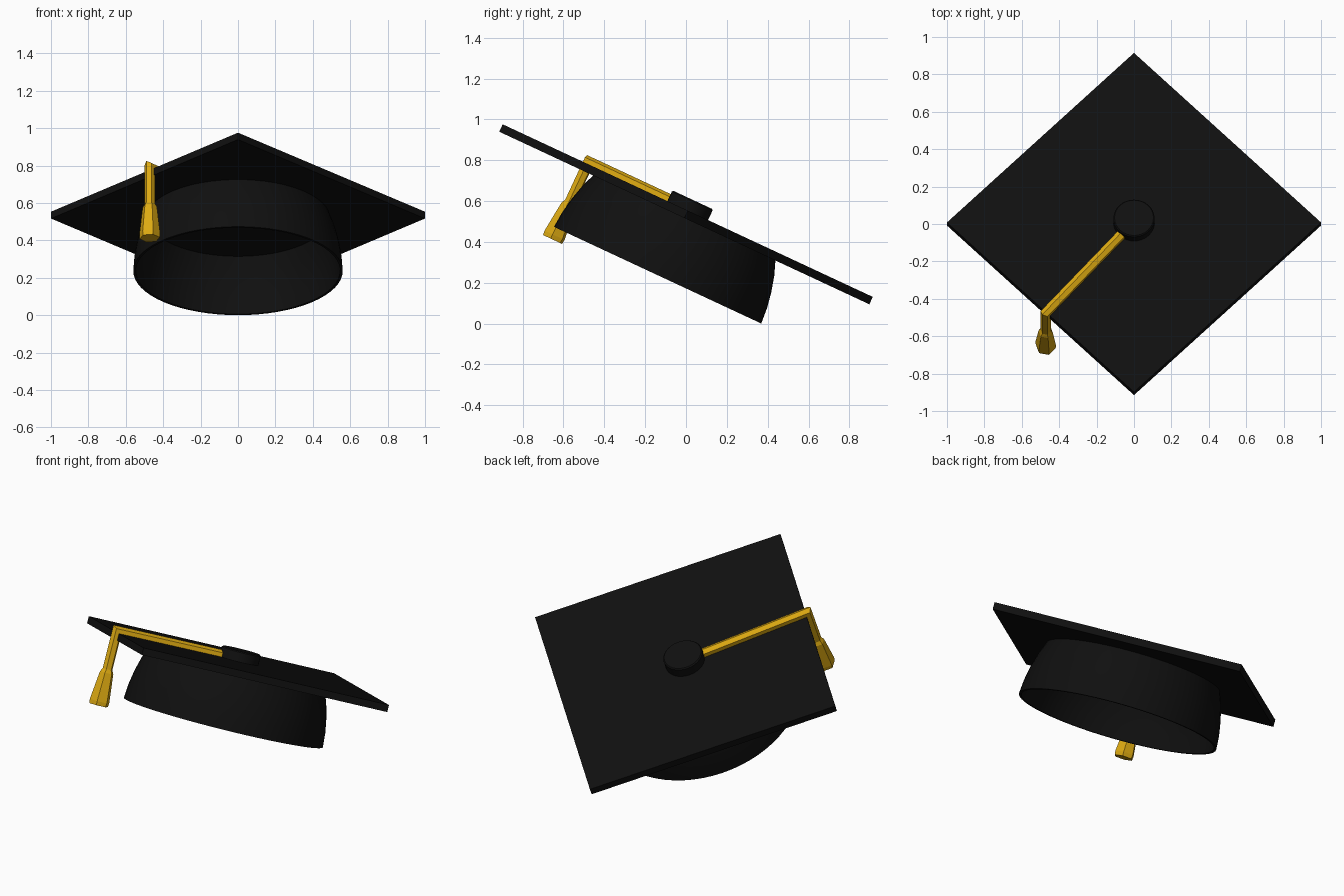
import bpy, bmesh, math
from mathutils import Matrix, Vector

if "Cube" in bpy.data.objects:
    bpy.data.objects.remove(bpy.data.objects["Cube"])

# Whole cap leans 25 degrees, raised so the rim touches the ground
TILT = Matrix.Translation((0, 0, 0.535)) @ Matrix.Rotation(math.radians(-25), 4, 'X')


def material(name, rgb):
    m = bpy.data.materials.new(name)
    m.diffuse_color = (*rgb, 1)
    m.use_nodes = True
    m.node_tree.nodes["Principled BSDF"].inputs["Base Color"].default_value = m.diffuse_color
    return m


BLACK = material("black cloth", (0.005, 0.005, 0.005))
GOLD = material("gold thread", (0.72, 0.40, 0.006))


def loft(name, rings, mat, caps=True, closed=False, smooth=False):
    """Skin a list of vertex rings, in the cap's untilted frame."""
    bm = bmesh.new()
    loops = [[bm.verts.new(p) for p in r] for r in rings]
    pairs = list(zip(loops, loops[1:]))
    if closed:
        pairs.append((loops[-1], loops[0]))
    n = len(loops[0])
    for a, b in pairs:
        for i in range(n):
            j = (i + 1) % n
            bm.faces.new((a[i], a[j], b[j], b[i]))
    if caps and not closed:
        bm.faces.new(loops[0][::-1])
        bm.faces.new(loops[-1])
    bmesh.ops.recalc_face_normals(bm, faces=bm.faces)
    bm.transform(TILT)
    me = bpy.data.meshes.new(name)
    bm.to_mesh(me)
    bm.free()
    me.materials.append(mat)
    ob = bpy.data.objects.new(name, me)
    bpy.context.collection.objects.link(ob)
    if smooth:
        bpy.ops.object.select_all(action='DESELECT')
        bpy.context.view_layer.objects.active = ob
        ob.select_set(True)
        bpy.ops.object.shade_smooth_by_angle(angle=math.radians(35))
    return ob


def circle(r, z, n, cx=0, cy=0, start=0):
    return [Vector((cx + r * math.cos(start + math.tau * i / n),
                    cy + r * math.sin(start + math.tau * i / n), z)) for i in range(n)]


# Square board, corners on the axes
loft("board", [circle(1, z, 4) for z in (-0.02, 0.02)], BLACK)

# Hollow skullcap: outer wall up, inner wall back down
wall = [(0.56, -0.329), (0.554, -0.25), (0.54, -0.17), (0.519, -0.09), (0.492, -0.018)]
profile = wall + [(r - 0.014, z) for r, z in reversed(wall)]
loft("skullcap", [circle(r, z, 64) for r, z in profile], BLACK, closed=True, smooth=True)

# Button in the middle of the board
loft("button", [circle(r, z, 32) for r, z in ((0.11, 0.018), (0.11, 0.072), (0.104, 0.078))],
     BLACK, smooth=True)

# Six-sided cord: along the board, mitred at the edge, then straight down
start, corner = Vector((-0.07, -0.08, 0.03)), Vector((-0.472, -0.54, 0.03))
along = (corner - start).normalized()
side = along.cross(Vector((0, 0, 1)))
R = 0.028


def hexagon(centre, u):
    return [centre + R * (math.cos(k * math.pi / 3) * u + math.sin(k * math.pi / 3) * side)
            for k in range(6)]


up = Vector((0, 0, 1))
loft("cord", [hexagon(start, up), hexagon(corner, up + along),
              hexagon(corner - up * 0.225, along)], GOLD)

# Flared tassel at the end of the cord
heading = math.atan2(along.y, along.x)
loft("tassel", [circle(r, z, 6, corner.x, corner.y, heading)
                for r, z in ((R, -0.185), (0.039, -0.205), (0.057, -0.365), (0.054, -0.388))], GOLD)
